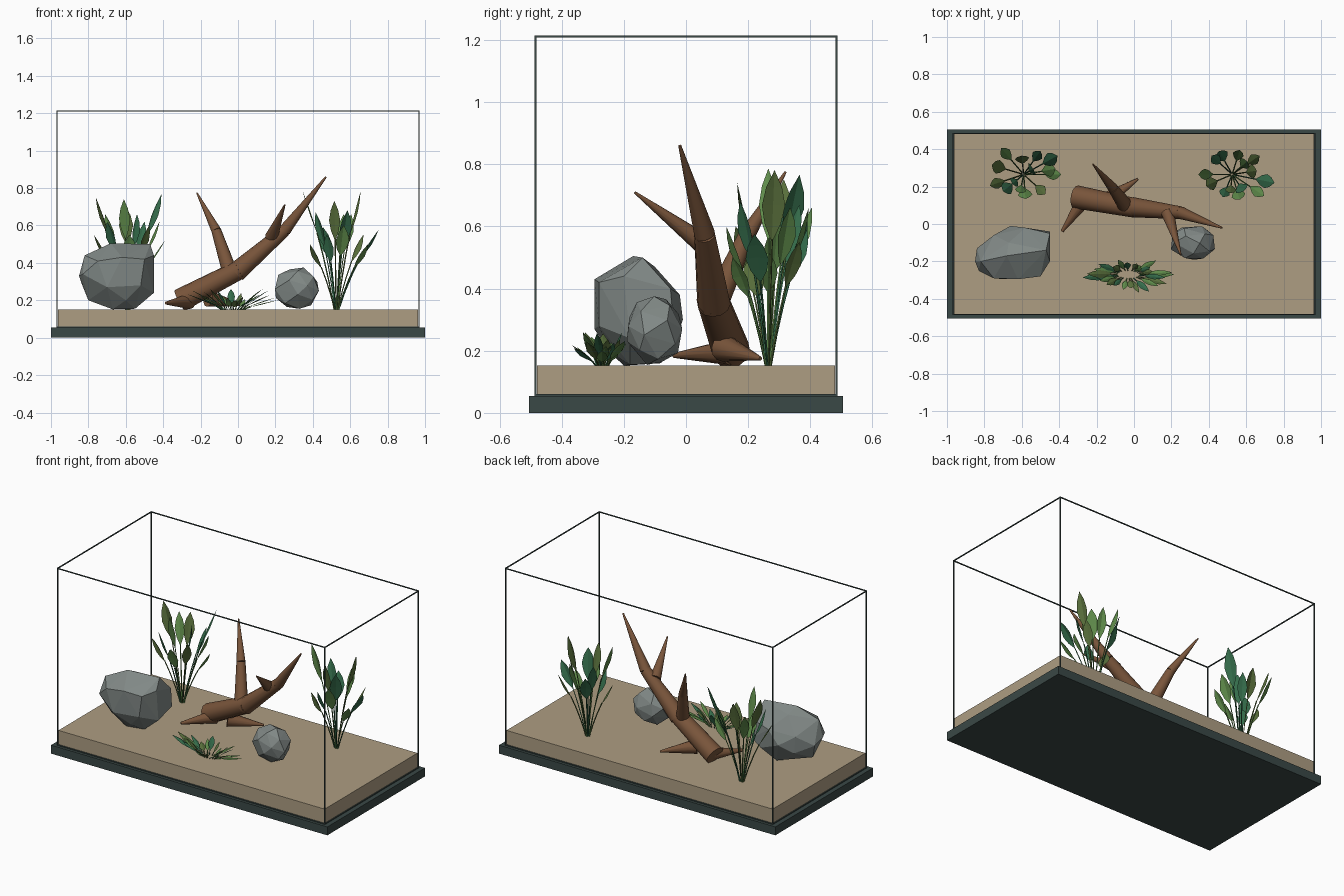
import bpy, bmesh, math, random
from mathutils import Vector, Matrix

if "Cube" in bpy.data.objects:
    bpy.data.objects.remove(bpy.data.objects["Cube"])

random.seed(4)


def material(name, rgb):
    m = bpy.data.materials.new(name)
    m.diffuse_color = (*rgb, 1)
    m.use_nodes = True
    m.node_tree.nodes["Principled BSDF"].inputs["Base Color"].default_value = m.diffuse_color
    return m


SLATE = material("slate_frame", (0.042, 0.065, 0.061))
SAND = material("sand", (0.42, 0.34, 0.225))
WOOD = material("bark_brown", (0.19, 0.09, 0.043))
STONE = material("stone_grey", (0.22, 0.25, 0.24))
GREENS = [material("leaf_green", (0.115, 0.26, 0.07)),
          material("blue_green", (0.035, 0.15, 0.07)),
          material("olive_green", (0.10, 0.16, 0.045))]


def finish(bm, name, mats, smooth=False):
    bmesh.ops.recalc_face_normals(bm, faces=bm.faces)
    me = bpy.data.meshes.new(name)
    bm.to_mesh(me)
    bm.free()
    for m in mats:
        me.materials.append(m)
    ob = bpy.data.objects.new(name, me)
    bpy.context.collection.objects.link(ob)
    if smooth:
        bpy.ops.object.select_all(action='DESELECT')
        ob.select_set(True)
        bpy.context.view_layer.objects.active = ob
        bpy.ops.object.shade_smooth_by_angle(angle=math.radians(40))
    return ob


def add_box(bm, lo, hi):
    lo, hi = Vector(lo), Vector(hi)
    mat = Matrix.Translation((lo + hi) / 2) @ Matrix.Diagonal((*(hi - lo), 1))
    bmesh.ops.create_cube(bm, size=1, matrix=mat)


def add_cone(bm, a, b, r1, r2, sides=12):
    a, b = Vector(a), Vector(b)
    d = b - a
    mat = Matrix.Translation((a + b) / 2) @ d.to_track_quat('Z', 'Y').to_matrix().to_4x4()
    bmesh.ops.create_cone(bm, cap_ends=True, segments=sides, radius1=r1, radius2=r2,
                          depth=d.length, matrix=mat)


def box(name, lo, hi, mat):
    bm = bmesh.new()
    add_box(bm, lo, hi)
    return finish(bm, name, [mat])


# Base tray and sand bed
box("base_tray", (-1, -0.505, 0), (1, 0.505, 0.055), SLATE)
box("sand_bed", (-0.963, -0.48, 0.055), (0.963, 0.48, 0.152), SAND)

# Thin edge frame of the tank
bm = bmesh.new()
X, Y, Z0, Z1, T = 0.967, 0.484, 0.055, 1.215, 0.003
for s in (-1, 1):
    for z in (Z0 + T, Z1 - T):
        add_box(bm, (-X - T, s * Y - T, z - T), (X + T, s * Y + T, z + T))
        add_box(bm, (s * X - T, -Y - T, z - T), (s * X + T, Y + T, z + T))
    for t in (-1, 1):
        add_box(bm, (s * X - T, t * Y - T, Z0), (s * X + T, t * Y + T, Z1))
finish(bm, "tank_frame", [SLATE])

# Driftwood: tapered limbs, each a list of (point, radius)
LIMBS = {
    "driftwood_trunk": [((-0.31, 0.145, 0.20), 0.062), ((0.01, 0.085, 0.365), 0.052)],
    "driftwood_upper_trunk": [((-0.01, 0.09, 0.35), 0.054), ((0.25, 0.06, 0.575), 0.034),
                              ((0.47, -0.02, 0.86), 0.005)],
    "driftwood_back_branch": [((-0.04, 0.09, 0.34), 0.042), ((-0.115, 0.195, 0.57), 0.027),
                              ((-0.22, 0.32, 0.775), 0.004)],
    "driftwood_front_branch": [((0.18, 0.06, 0.54), 0.035), ((0.25, -0.165, 0.71), 0.004)],
    "driftwood_front_root": [((-0.26, 0.14, 0.195), 0.042), ((-0.385, -0.04, 0.185), 0.008)],
    "driftwood_back_root": [((-0.16, 0.12, 0.21), 0.045), ((0.02, 0.24, 0.175), 0.006)],
}
for name, pts in LIMBS.items():
    bm = bmesh.new()
    for (a, r1), (b, r2) in zip(pts, pts[1:]):
        add_cone(bm, a, b, r1, r2)
    finish(bm, name, [WOOD], smooth=True)


# Faceted rocks as convex hulls
def rock(name, points):
    bm = bmesh.new()
    for p in points:
        bm.verts.new(p)
    res = bmesh.ops.convex_hull(bm, input=bm.verts)
    loose = {e for e in res["geom_interior"] + res["geom_unused"]
             if isinstance(e, bmesh.types.BMVert)}
    bmesh.ops.delete(bm, geom=list(loose), context='VERTS')
    finish(bm, name, [STONE])


rock("large_rock", [
    (-.85, -.20, .33), (-.84, -.13, .30), (-.83, -.25, .34), (-.82, -.20, .44),
    (-.68, -.17, .505), (-.67, -.10, .47), (-.47, -.14, .50), (-.75, -.29, .41),
    (-.62, -.295, .43), (-.50, -.28, .42), (-.70, -.295, .27), (-.52, -.28, .28),
    (-.60, -.25, .20), (-.45, -.20, .44), (-.45, -.05, .40), (-.45, -.04, .28),
    (-.45, -.18, .24), (-.66, -.01, .30), (-.58, -.02, .38), (-.75, -.06, .36),
    (-.74, -.06, .25), (-.52, -.03, .24), (-.67, -.20, .152), (-.55, -.18, .155),
    (-.60, -.08, .16), (-.80, -.17, .20)])

pts = []
for i in range(24):
    z = 1 - 2 * (i + 0.5) / 24
    a = i * 2.39996 + random.uniform(-0.2, 0.2)
    r = math.sqrt(1 - z * z)
    pts.append((0.315 + 0.127 * r * math.cos(a), -0.1 + 0.095 * r * math.sin(a),
                0.265 + 0.115 * z))
rock("small_rock", pts)


# One leaf: thin stem along a bent path, then a creased blade
def add_leaf(bm, base, tip, half_width, blade_start, mat, stem_r=0.0035):
    base, tip = Vector(base), Vector(tip)
    d = tip - base
    ctrl = base + Vector((d.x * 0.38, d.y * 0.38, d.z * 0.60))

    def path(t):
        return base * (1 - t) ** 2 + ctrl * 2 * t * (1 - t) + tip * t * t

    side = Vector((-d.y, d.x, 0)).normalized()
    first = len(bm.faces)
    stem = [path(blade_start * k / 3) for k in range(4)]
    for a, b in zip(stem, stem[1:]):
        add_cone(bm, a, b, stem_r, stem_r, 4)
    rows = []
    for f, w in ((0, 0.12), (0.22, 0.7), (0.48, 1), (0.75, 0.68), (1, 0.02)):
        t = blade_start + (1 - blade_start) * f
        c = path(t)
        tangent = (path(t + 0.01) - path(t - 0.01)).normalized()
        crease = side.cross(tangent) * half_width * w * 0.25
        off = side * half_width * w
        rows.append([bm.verts.new(v) for v in (c - off + crease, c, c + off + crease)])
    for p, q in zip(rows, rows[1:]):
        for k in (0, 1):
            bm.faces.new((p[k], p[k + 1], q[k + 1], q[k]))
    bm.faces.ensure_lookup_table()
    for f in bm.faces[first:]:
        f.material_index = mat


# Tall plants: leaf tips as (x offset, y offset, height)
def tall_plant(name, x, y, tips):
    bm = bmesh.new()
    for i, (dx, dy, z) in enumerate(tips):
        base = (x + dx * 0.06, y + dy * 0.06, 0.15)
        add_leaf(bm, base, (x + dx, y + dy, z), 0.030 + 0.008 * (i % 2), 0.60, (i * 2 + i // 3) % 3)
    finish(bm, name, GREENS)


tall_plant("left_plant", -0.59, 0.265, [
    (-.12, .14, .66), (-.01, .10, .70), (.09, .125, .62), (.18, .10, .765), (.20, .0, .52),
    (-.17, .05, .75), (-.18, -.06, .55), (-.11, -.09, .62), (-.02, -.10, .74),
    (.01, -.13, .55), (.115, -.105, .60), (.05, .03, .66), (-.06, -.05, .50), (.17, .03, .62)])
tall_plant("right_plant", 0.525, 0.265, [
    (-.18, .0, .785), (-.14, -.06, .50), (-.11, .10, .67), (-.07, .125, .59), (.04, .13, .66),
    (.13, .02, .78), (.145, .10, .55), (.225, -.045, .575), (.17, -.115, .50),
    (.04, -.135, .60), (-.01, -.10, .73), (.06, -.09, .68), (-.05, -.12, .55), (.08, .07, .66)])

# Low spreading plant at the front
bm = bmesh.new()
for i in range(26):
    a = i * 2.39996
    reach = random.uniform(0.5, 1)
    bx, by = -0.03 + 0.06 * math.cos(a), -0.27 + 0.02 * math.sin(a)
    tip = (-0.03 + 0.26 * reach * math.cos(a), -0.27 + 0.10 * reach * math.sin(a),
           random.uniform(0.195, 0.262))
    add_leaf(bm, (bx, by, 0.15), tip, random.uniform(0.014, 0.022), 0.25, i % 3, 0.0025)
finish(bm, "low_plant", GREENS)
